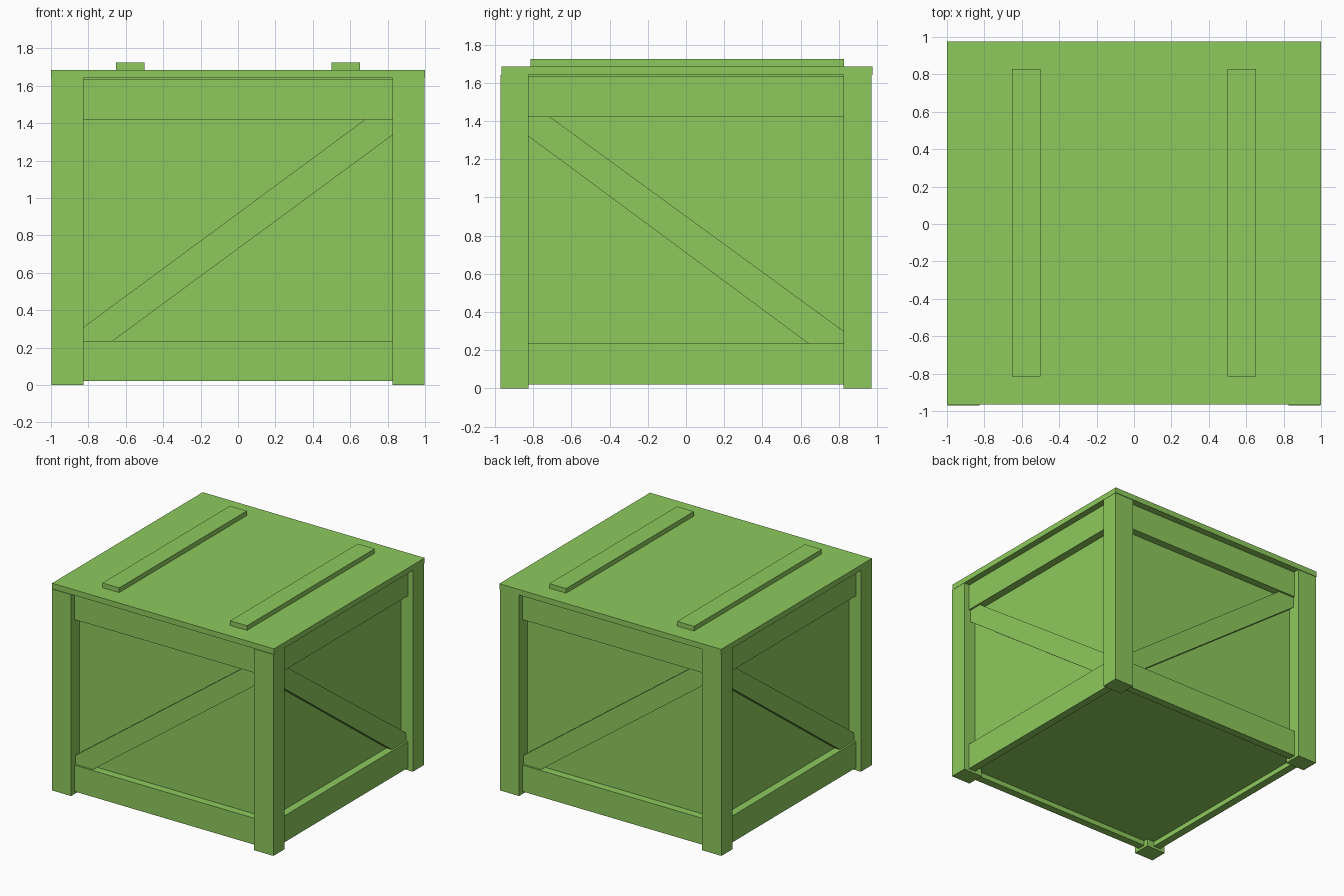
import bpy, bmesh
from mathutils import Matrix

if "Cube" in bpy.data.objects:
    bpy.data.objects.remove(bpy.data.objects["Cube"])

green = bpy.data.materials.new("crate_green")
green.diffuse_color = (0.27, 0.59, 0.11, 1)
green.use_nodes = True
green.node_tree.nodes["Principled BSDF"].inputs["Base Color"].default_value = green.diffuse_color


def finish(name, bm):
    bmesh.ops.recalc_face_normals(bm, faces=bm.faces)
    mesh = bpy.data.meshes.new(name)
    bm.to_mesh(mesh)
    bm.free()
    mesh.materials.append(green)
    obj = bpy.data.objects.new(name, mesh)
    bpy.context.collection.objects.link(obj)
    return obj


def box(name, x, y, z):
    bm = bmesh.new()
    size = (x[1] - x[0], y[1] - y[0], z[1] - z[0])
    mid = ((x[0] + x[1]) / 2, (y[0] + y[1]) / 2, (z[0] + z[1]) / 2)
    bmesh.ops.create_cube(bm, size=1, matrix=Matrix.Translation(mid) @ Matrix.Diagonal((*size, 1)))
    return finish(name, bm)


def brace(name, outline, place, near, far):
    # Extrudes a (horizontal, z) outline between two depths
    bm = bmesh.new()
    face = bm.faces.new([bm.verts.new(place(u, near, z)) for u, z in outline])
    new = bmesh.ops.extrude_face_region(bm, geom=[face])["geom"]
    for v in new:
        if isinstance(v, bmesh.types.BMVert):
            v.co += place(0, far, 0) - place(0, near, 0)
    return finish(name, bm)


from mathutils import Vector

POST_X, POST_Y = 0.825, 0.825      # inner edges of the posts
OUT_X, OUT_Y = 0.998, 0.97         # outer edges of the posts
PANEL_X, PANEL_Y = 0.89, 0.862     # inner plank box
LID_Z = 1.64

# Inner box of panels and floor
box("inner_box", (-PANEL_X, PANEL_X), (-PANEL_Y, PANEL_Y), (0.06, LID_Z))

# Corner posts
for sx, side in ((-1, "left"), (1, "right")):
    for sy, end in ((-1, "front"), (1, "back")):
        box(f"{end}_{side}_post", sorted((sx * POST_X, sx * OUT_X)),
            sorted((sy * POST_Y, sy * OUT_Y)), (0, LID_Z))

# Top and bottom rails on all four sides, set back from the posts
for level, z in (("bottom", (0.02, 0.235)), ("top", (1.42, 1.635))):
    for s, end, side in ((-1, "front", "left"), (1, "back", "right")):
        box(f"{end}_{level}_rail", (-POST_X, POST_X), sorted((s * PANEL_Y, s * 0.925)), z)
        box(f"{side}_{level}_rail", sorted((s * PANEL_X, s * 0.953)), (-POST_Y, POST_Y), z)

# Diagonal braces, trimmed to the frame; opposite sides are half-turn copies
front_outline = [(-0.825, 0.235), (-0.67, 0.235), (0.825, 1.335),
                 (0.825, 1.42), (0.68, 1.42), (-0.825, 0.31)]
side_outline = [(-0.825, 1.42), (-0.825, 1.32), (0.64, 0.235),
                (0.825, 0.235), (0.825, 0.30), (-0.71, 1.42)]
for s, end, side in ((1, "front", "right"), (-1, "back", "left")):
    brace(f"{end}_brace", front_outline, lambda u, d, z: Vector((s * u, -s * d, z)), PANEL_Y, 0.91)
    brace(f"{side}_brace", side_outline, lambda u, d, z: Vector((s * d, s * u, z)), PANEL_X, 0.938)

# Lid and its two battens
box("lid", (-1, 1), (-0.965, 0.975), (LID_Z, 1.685))
for s, side in ((-1, "left"), (1, "right")):
    box(f"{side}_lid_batten", sorted((s * 0.5, s * 0.652)), (-0.815, 0.828), (1.685, 1.723))
